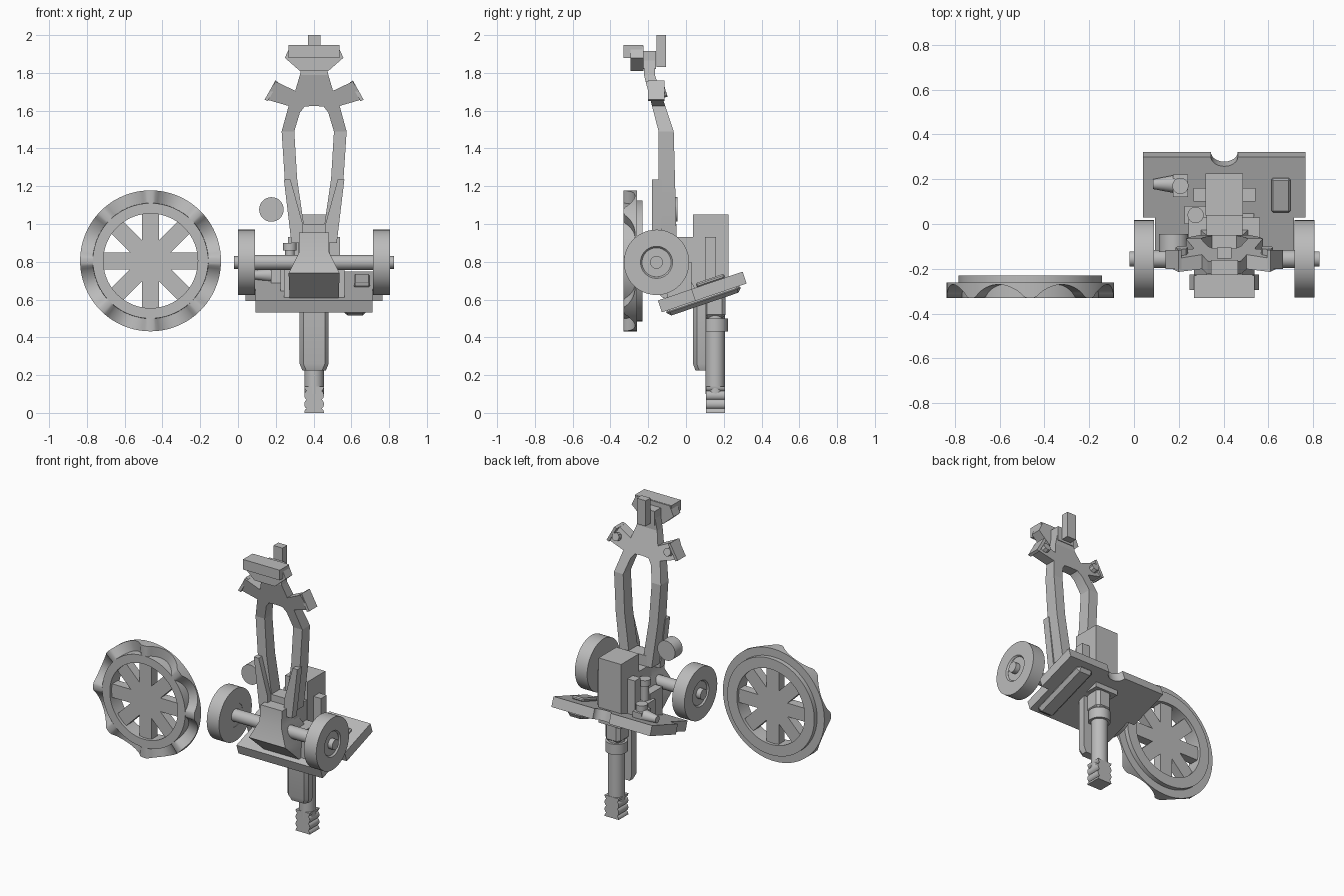
import bpy, bmesh
from math import sin, cos, pi, radians
from mathutils import Matrix, Vector

if "Cube" in bpy.data.objects:
    bpy.data.objects.remove(bpy.data.objects["Cube"])

CX = 0.403  # centre plane of the gun
grey = bpy.data.materials.new("plain grey")
grey.use_nodes = True
grey.diffuse_color = (0.5, 0.5, 0.5, 1)
grey.node_tree.nodes["Principled BSDF"].inputs["Base Color"].default_value = (0.5, 0.5, 0.5, 1)
parts = []


def finish(name, bm, matrix=None):
    bmesh.ops.recalc_face_normals(bm, faces=bm.faces)
    if matrix:
        bm.transform(matrix)
    mesh = bpy.data.meshes.new(name)
    bm.to_mesh(mesh)
    bm.free()
    mesh.materials.append(grey)
    ob = bpy.data.objects.new(name, mesh)
    bpy.context.collection.objects.link(ob)
    parts.append(ob)
    return ob


def loft(name, rings, matrix=None, closed=False):
    """Skin a list of equal-length point rings."""
    bm = bmesh.new()
    rows = [[bm.verts.new(p) for p in r] for r in rings]
    n = len(rows[0])
    pairs = list(zip(rows, rows[1:])) + ([(rows[-1], rows[0])] if closed else [])
    for a, b in pairs:
        for i in range(n):
            j = (i + 1) % n
            bm.faces.new((a[i], a[j], b[j], b[i]))
    if not closed:
        bm.faces.new(rows[0])
        bm.faces.new(rows[-1])
    return finish(name, bm, matrix)


def box(name, x, y, z, bevel=0, matrix=None):
    bm = bmesh.new()
    bmesh.ops.create_cube(bm, size=1)
    for v in bm.verts:
        v.co = [(r[0] + r[1]) / 2 + c * (r[1] - r[0]) for r, c in zip((x, y, z), v.co)]
    if bevel:
        bmesh.ops.bevel(bm, geom=bm.edges[:], offset=bevel, affect='EDGES')
    return finish(name, bm, matrix)


def rod(name, a, b, r1, r2=None, sides=32):
    a, b = Vector(a), Vector(b)
    bm = bmesh.new()
    bmesh.ops.create_cone(bm, cap_ends=True, segments=sides, radius1=r1,
                          radius2=r1 if r2 is None else r2, depth=(b - a).length)
    turn = (b - a).to_track_quat('Z', 'Y').to_matrix().to_4x4()
    return finish(name, bm, Matrix.Translation((a + b) / 2) @ turn)


# --- Spare wheel: scalloped rim and eight spokes
WX, WZ = -0.463, 0.805
rings = []
for i in range(160):
    t = 2 * pi * i / 160
    s = (i % 20) / 20                       # position between two lugs
    k = max(0, min(1, (s - 0.09) / 0.82))
    front = -0.33 + 0.06 * max(0, sin(pi * k)) ** 0.7
    prof = [(0.25, -0.23), (0.25, -0.33), (0.305, -0.33), (0.306, front),
            (0.373, front), (0.373, -0.26), (0.32, -0.26), (0.32, -0.23)]
    rings.append([(WX + r * cos(t), y, WZ + r * sin(t)) for r, y in prof])
loft("spare_wheel_rim", rings, closed=True)
for i in range(4):
    turn = Matrix.Translation((WX, 0, WZ)) @ Matrix.Rotation(i * pi / 4, 4, 'Y')
    box("spare_wheel_spoke", (-0.26, 0.26), (-0.31, -0.25), (-0.045, 0.045), matrix=turn)

# --- Axle with two solid wheels
AY, AZ = -0.156, 0.797
rod("axle", (0.05, AY, AZ), (0.756, AY, AZ), 0.04)
for side in (-1, 1):
    prof = [(0.077, 0.33), (0.077, 0.393), (0.085, 0.403), (0.173, 0.403), (0.173, 0.313), (0.077, 0.313)]
    rings = [[(CX + side * d, AY + r * cos(a), AZ + r * sin(a)) for r, d in prof]
             for a in [2 * pi * i / 48 for i in range(48)]]
    loft("carriage_wheel", rings, closed=True)
    rod("wheel_hub", (CX + side * 0.315, AY, AZ), (CX + side * 0.392, AY, AZ), 0.077)
    rod("axle_cap", (CX + side * 0.38, AY, AZ), (CX + side * 0.424, AY, AZ), 0.034)

# --- Carriage body: sloped saddle block on the axle
levels = [(0.08, -0.225, -0.07, 0.955), (0.08, -0.235, -0.05, 0.85),
          (0.135, -0.27, 0.0, 0.74), (0.13, -0.12, 0.08, 0.607)]
loft("saddle_block", [[(CX - w, y0, z), (CX + w, y0, z), (CX + w, y1, z), (CX - w, y1, z)]
                      for w, y0, y1, z in levels])
box("cradle", (CX - 0.08, CX + 0.08), (-0.1, 0.06), (0.62, 0.93))
for side in (-1, 1):
    box("cradle_cheek", *[sorted((CX + side * 0.07, CX + side * 0.138))], (0.1, 0.16), (0.66, 0.93))
    box("cradle_flank", *[sorted((CX + side * 0.07, CX + side * 0.16))], (-0.1, 0.03), (0.6, 0.8))


# --- Trail frame: bent side profile applied to flat outlines
def frame_y(z):
    """Front and back y of the frame at height z."""
    if z < 1.49:
        k = (z - 0.93) / 0.56
        return -0.145, -0.05 - 0.015 * k
    k = min(1, (z - 1.49) / 0.3)
    return -0.145 - 0.078 * k, -0.065 - 0.1 * k


def plate(name, outline, side, ys=None):
    rings = [[(CX + side * d, (ys or frame_y(z))[b], z) for d, z in outline] for b in (0, 1)]
    return loft(name, rings)


head = [(0, 1.625), (0.05, 1.622), (0.075, 1.59), (0.105, 1.49), (0.172, 1.49), (0.135, 1.625),
        (0.255, 1.66), (0.205, 1.755), (0.1, 1.705), (0.075, 1.79), (0, 1.79)]
for side in (-1, 1):
    plate("trail_head", head, side)
    plate("trail_neck", [(0, 1.79), (0.075, 1.79), (0.05, 1.915), (0, 1.915)], side)
    plate("trail_leg", [(0.105, 1.49), (0.172, 1.49), (0.155, 1.23), (0.115, 0.93), (0.05, 0.93),
                        (0.055, 1.0), (0.09, 1.24)], side)
    plate("leg_brace", [(0.16, 1.235), (0.125, 1.235), (0.06, 1.0), (0.06, 0.9), (0.12, 0.9)],
          side, (-0.18, -0.13))
    plate("arm_end_pad", [(0.262, 1.658), (0.205, 1.76), (0.19, 1.75), (0.245, 1.65)], side, (-0.2, -0.115))
    rod("arm_bolt", (CX + side * 0.19, -0.17, 1.68), (CX + side * 0.19, -0.105, 1.7), 0.027, sides=8)
box("trail_foot", (CX - 0.08, CX + 0.08), (-0.145, -0.05), (0.9, 1.0))

# --- Spade and handle at the top of the trail
spade = [(-0.075, 1.81), (0.075, 1.81), (0.155, 1.88), (0.125, 1.945), (-0.125, 1.945), (-0.155, 1.88)]
plate("spade", spade, 1, (-0.295, -0.225))
box("spade_blade", (CX - 0.135, CX + 0.135), (-0.33, -0.23), (1.88, 1.947))
box("spade_mount", (CX - 0.06, CX + 0.06), (-0.24, -0.16), (1.82, 1.915))
box("trail_handle", (CX - 0.033, CX + 0.033), (-0.155, -0.105), (1.83, 2.0))

# --- Gun: breech, barrel, recoil housing and ribbed muzzle
box("breech", (CX - 0.083, CX + 0.083), (0.037, 0.225), (0.62, 1.05))
rod("barrel", (CX, 0.155, 0.1), (CX, 0.155, 0.7), 0.051)
rod("barrel_collar", (CX, 0.155, 0.43), (CX, 0.155, 0.5), 0.067)
box("barrel_sleeve", (CX - 0.055, CX + 0.055), (0.09, 0.21), (0.5, 0.65), 0.02)
c = 0.02
rings = []
for w, y0, z in [(0.062, 0.05, 0.225), (0.077, 0.037, 0.26), (0.077, 0.037, 0.65)]:
    rings.append([(CX - w, y0 + c, z), (CX - w + c, y0, z), (CX + w - c, y0, z),
                  (CX + w, y0 + c, z), (CX + w, 0.105, z), (CX - w, 0.105, z)])
loft("recoil_housing", rings)
steps = [i / 24 for i in range(25)]
half = [(0.04 + 0.012 * abs(cos(3 * pi * t)) ** 0.6, 0.14 * t) for t in steps]
plate("muzzle", half + [(-d, z) for d, z in reversed(half)], 1, (0.105, 0.206))

# --- Tilted shield with a notch in its rear edge
tilt = Matrix.Translation((CX, 0.086, 0.64)) @ Matrix.Rotation(radians(18.8), 4, 'X')
notch = [(0.06 * cos(a), 0.237 - 0.045 * sin(a)) for a in [pi * i / 12 for i in range(13)]]
outline = [(-0.31, -0.237), (0.31, -0.237), (0.31, -0.05), (0.363, -0.05), (0.363, 0.237)]
outline += notch + [(-0.363, 0.237), (-0.363, -0.05), (-0.31, -0.05)]
loft("shield", [[(x, t, z) for x, t in outline] for z in (-0.033, 0.033)], tilt)
box("shield_hatch", (0.21, 0.295), (-0.02, 0.14), (0.03, 0.055), 0.008, tilt)
box("shield_tool_case", (0.157, 0.277), (-0.215, 0.2), (-0.065, -0.02), 0.02, tilt)

# --- Sighting gear on one side
rod("sight_drum", (0.177, -0.125, 1.077), (0.177, -0.045, 1.077), 0.065)
rod("sight_post", (0.275, 0.04, 0.62), (0.275, 0.04, 0.9), 0.025)
rod("sight_post_cap", (0.275, 0.04, 0.86), (0.275, 0.04, 0.9), 0.036)
box("sight_post_base", (0.225, 0.33), (0.0, 0.08), (0.62, 0.76))
box("scope_base", (0.175, 0.24), (0.12, 0.22), (0.68, 0.76))
rod("scope_knob", (0.207, 0.17, 0.75), (0.207, 0.17, 0.8), 0.036)
rod("scope_cone", (0.085, 0.178, 0.73), (0.18, 0.178, 0.73), 0.022, 0.04)

# --- Smooth the round parts and keep the edges sharp
for ob in bpy.context.selected_objects:
    ob.select_set(False)
for ob in parts:
    ob.select_set(True)
bpy.context.view_layer.objects.active = parts[0]
bpy.ops.object.shade_smooth_by_angle(angle=radians(30))
